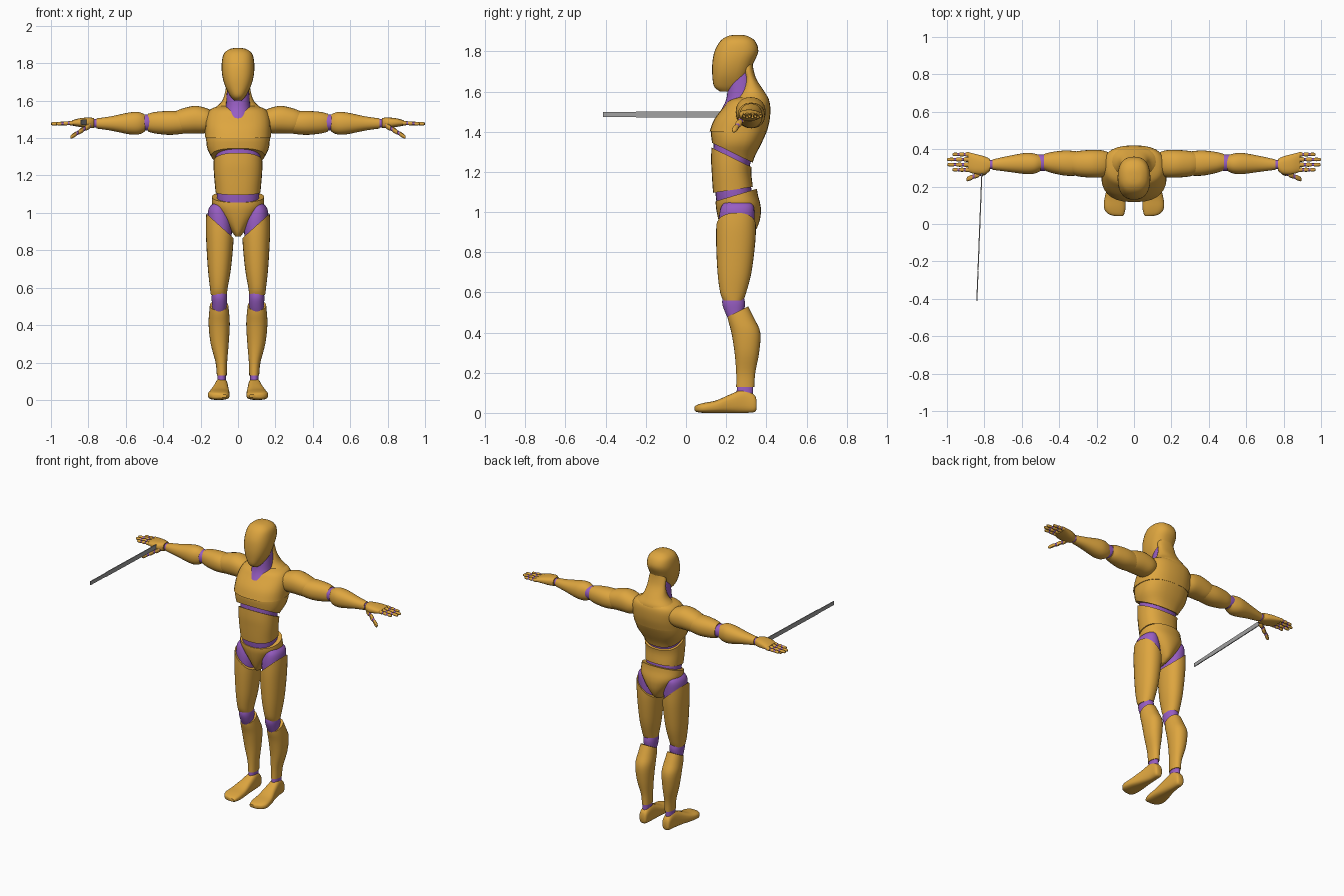
import bpy, bmesh, math
from mathutils import Matrix, Vector

cube = bpy.data.objects.get("Cube")
if cube:
    bpy.data.objects.remove(cube, do_unlink=True)


def make_material(name, color):
    mat = bpy.data.materials.new(name)
    mat.use_nodes = True
    mat.diffuse_color = color
    shader = mat.node_tree.nodes["Principled BSDF"]
    shader.inputs["Base Color"].default_value = color
    shader.inputs["Roughness"].default_value = 0.6
    return mat


gold = make_material("golden ochre", (0.73, 0.38, 0.05, 1))
purple = make_material("joint purple", (0.31, 0.11, 0.54, 1))
grey = make_material("steel grey", (0.36, 0.36, 0.36, 1))


def finish(name, bm, mat, smooth=True):
    bmesh.ops.recalc_face_normals(bm, faces=bm.faces)
    mesh = bpy.data.meshes.new(name)
    bm.to_mesh(mesh)
    bm.free()
    mesh.materials.append(mat)
    obj = bpy.data.objects.new(name, mesh)
    bpy.context.collection.objects.link(obj)
    if smooth:
        mesh.shade_smooth()
        mesh.set_sharp_from_angle(angle=math.radians(42))
    return obj


def spline(rows, steps=4):
    """Catmull-Rom interpolation between the section rows."""
    rows = [Vector(r) for r in rows]
    padded = [rows[0]] + rows + [rows[-1]]
    result = []
    for a, b, c, d in zip(padded, padded[1:], padded[2:], padded[3:]):
        for i in range(steps):
            t = i / steps
            result.append(b + (c - a) * (t / 2)
                          + (a * 2 - b * 5 + c * 4 - d) * (t * t / 2)
                          + (b * 3 - a - c * 3 + d) * (t ** 3 / 2))
    return result + [rows[-1]]


def loft(name, mat, axis, rows, power=2.2, cuts=(), side=1, sides=28):
    """Skin rounded sections (position, low, high, low, high) along an axis.
    Rows of four hold a half width instead of the first low and high."""
    rows = [(r[0], -r[1], r[1], r[2], r[3]) if len(r) == 4 else r for r in rows]
    order = {"x": (0, 1, 2), "y": (1, 0, 2), "z": (2, 0, 1)}[axis]
    bm = bmesh.new()
    rings = []
    for t, a0, a1, b0, b1 in spline(rows):
        ring = []
        for k in range(sides):
            angle = math.tau * k / sides
            c, s = math.cos(angle), math.sin(angle)
            u = math.copysign(abs(c) ** (2 / power), c)
            v = math.copysign(abs(s) ** (2 / power), s)
            p = [0, 0, 0]
            for i, value in zip(order, (t, (a0 + a1 + (a1 - a0) * u) / 2,
                                        (b0 + b1 + (b1 - b0) * v) / 2)):
                p[i] = value
            ring.append(bm.verts.new(p))
        rings.append(ring)
    for low, high in zip(rings, rings[1:]):
        for k in range(sides):
            n = (k + 1) % sides
            bm.faces.new((low[k], low[n], high[n], high[k]))
    bm.faces.new(rings[0])
    bm.faces.new(rings[-1])
    for point, normal in cuts:
        bmesh.ops.bisect_plane(bm, geom=bm.verts[:] + bm.edges[:] + bm.faces[:],
                               plane_co=point, plane_no=normal, clear_outer=True)
        bmesh.ops.holes_fill(bm, edges=[e for e in bm.edges if e.is_boundary])
    if side < 0:
        bmesh.ops.scale(bm, vec=(-1, 1, 1), verts=bm.verts)
    return finish(name, bm, mat)


# Head and neck
loft("head", gold, "z", [
    (1.6, .02, .17, .25), (1.625, .042, .14, .29), (1.68, .07, .131, .31),
    (1.74, .085, .131, .335), (1.8, .087, .142, .36), (1.85, .076, .17, .345),
    (1.875, .046, .205, .31), (1.882, .012, .24, .28)], power=2.4)
loft("neck", purple, "z", [
    (1.5, .08, .17, .35), (1.56, .066, .2, .345), (1.64, .06, .21, .34),
    (1.73, .055, .22, .32)])
loft("nape", gold, "z", [
    (1.52, .17, .24, .415), (1.56, .125, .25, .413), (1.6, .084, .27, .39),
    (1.66, .066, .29, .352), (1.71, .062, .28, .336), (1.76, .05, .27, .33)])

# Torso, with slanted edges that reveal the purple core
loft("rib_cage", gold, "z", [
    (1.2, .1, .15, .32), (1.27, .126, .137, .34), (1.34, .163, .13, .375),
    (1.41, .17, .126, .405), (1.46, .16, .16, .41)], power=2.5,
    cuts=[((0, .13, 1.345), (0, -.49, -1))])
loft("upper_chest", gold, "z", [
    (1.4, .175, .117, .403), (1.46, .175, .14, .417), (1.52, .168, .185, .42),
    (1.555, .145, .215, .412), (1.572, .1, .26, .39)], power=2.5)
loft("torso_core", purple, "z", [
    (1.0, .1, .16, .33), (1.08, .113, .148, .33), (1.2, .115, .14, .315),
    (1.28, .12, .135, .328), (1.37, .12, .14, .33)], power=2.3)
loft("abdomen", gold, "z", [
    (1.05, .115, .14, .33), (1.12, .121, .133, .333), (1.2, .128, .128, .325),
    (1.27, .131, .125, .335), (1.37, .13, .13, .34)], power=2.4,
    cuts=[((0, .13, 1.32), (0, .49, 1)), ((0, .13, 1.095), (0, .15, -1))])
loft("pelvis", gold, "z", [
    (.875, .015, .2, .3), (.9, .034, .183, .34), (.95, .073, .165, .365),
    (1.0, .113, .153, .373), (1.04, .138, .148, .37), (1.09, .139, .15, .357),
    (1.15, .135, .15, .35)], cuts=[((0, .15, 1.055), (0, -.3, 1))])


def build_leg(s, label):
    def part(name, *args, **options):
        loft(label + "_" + name, *args, side=s, **options)

    part("hip_joint", purple, "z", [
        (.85, .035, .16, .165, .335), (.95, .033, .163, .163, .34),
        (1.01, .05, .16, .17, .34), (1.04, .06, .145, .185, .33),
        (1.06, .08, .115, .21, .3)])
    part("thigh", gold, "z", [
        (.56, .06, .145, .185, .285), (.6, .055, .15, .17, .3),
        (.7, .038, .161, .157, .326), (.85, .024, .17, .15, .345),
        (.95, .024, .172, .152, .348), (1.05, .04, .165, .16, .345)],
        cuts=[((.04, .25, .88), (-.9, 0, 1))])
    part("knee", purple, "z", [
        (.45, .07, .135, .22, .28), (.5, .061, .138, .195, .288),
        (.55, .058, .141, .18, .294), (.6, .065, .135, .19, .28)])
    part("shin", gold, "z", [
        (.13, .06, .113, .25, .34), (.2, .058, .12, .25, .345),
        (.3, .05, .146, .242, .364), (.4, .044, .157, .226, .37),
        (.47, .048, .154, .208, .34), (.55, .058, .146, .2, .3)],
        cuts=[((.1, .2, .475), (0, -.5, 1))])
    part("ankle", purple, "z", [
        (.08, .064, .112, .25, .335), (.15, .064, .109, .256, .334)])
    part("foot", gold, "y", [
        (.352, .07, .105, .02, .06), (.34, .06, .115, .004, .09),
        (.29, .055, .12, 0, .117), (.22, .05, .135, 0, .092),
        (.15, .045, .155, 0, .062), (.09, .045, .161, 0, .05),
        (.055, .052, .14, .004, .04), (.042, .06, .1, .012, .03)], power=2.8)


def build_arm(s, label):
    def part(name, mat, rows, **options):
        loft(label + "_" + name, mat, "x", rows, side=s, **options)

    part("shoulder", gold, [
        (.13, .27, .38, 1.45, 1.54), (.17, .25, .394, 1.427, 1.56),
        (.23, .248, .396, 1.425, 1.572), (.3, .255, .39, 1.425, 1.557),
        (.34, .27, .38, 1.44, 1.54)])
    part("upper_arm", gold, [
        (.28, .26, .385, 1.425, 1.54), (.36, .258, .393, 1.417, 1.545),
        (.44, .273, .385, 1.424, 1.54), (.48, .287, .374, 1.434, 1.53)])
    part("elbow", purple, [
        (.45, .29, .37, 1.45, 1.52), (.49, .283, .372, 1.44, 1.526),
        (.53, .29, .37, 1.45, 1.52)])
    part("forearm", gold, [
        (.497, .285, .366, 1.435, 1.525), (.53, .27, .376, 1.42, 1.539),
        (.58, .267, .38, 1.42, 1.537), (.68, .28, .362, 1.44, 1.516),
        (.757, .29, .345, 1.451, 1.505)])
    part("wrist", purple, [
        (.74, .294, .342, 1.455, 1.502), (.8, .294, .342, 1.458, 1.502)])
    part("palm", gold, [
        (.77, .284, .348, 1.453, 1.507), (.8, .265, .362, 1.453, 1.51),
        (.85, .267, .375, 1.46, 1.505), (.888, .28, .384, 1.467, 1.494)],
        power=2.6)

    # Thumb and fingers: a purple core with gold segments over it
    def digit(name, start, end, radius, segments):
        a, b = Vector(start), Vector(end)

        def section(t, r):
            x, y, z = a.lerp(b, t)
            return (x, y - r, y + r, z - r, z + r)

        part(name + "_core", purple, [section(0, radius * .75),
             section(.92, radius * .6)], sides=10)
        for i in range(segments):
            t0, t1 = (i + .1) / segments, (i + .9) / segments
            if i == segments - 1:
                t1 = 1
            r = radius * (1 - .12 * i)
            part(name + "_segment", gold, [section(t0, r * .8),
                 section(t0 * .75 + t1 * .25, r), section(t0 * .2 + t1 * .8, r * .9),
                 section(t1, r * .55)], sides=10)

    digit("thumb", (.785, .285, 1.472), (.895, .238, 1.405), .018, 3)
    tips = {"index": (.29, .97), "middle": (.317, .998),
            "ring": (.345, 1), "little": (.372, .97)}
    for name, (y, tip) in tips.items():
        digit(name + "_finger", (.875, y, 1.481), (tip, y, 1.476), .0125, 3)


for s, label in ((1, "left"), (-1, "right")):
    build_leg(s, label)
    build_arm(s, label)

# Thin flat rod held at the right hand, in a thick and a thin length
turn = Matrix.Rotation(-.039, 4, "Z")
for name, near, far, height in (("rod_base", .285, -.25, .03),
                                ("rod_tip", -.25, -.412, .025)):
    bm = bmesh.new()
    bmesh.ops.create_cube(bm, size=1)
    bmesh.ops.scale(bm, vec=(.006, near - far, height), verts=bm.verts)
    middle = (near + far) / 2
    spot = Vector((-.813 - (.285 - middle) * .039, middle, 1.485))
    bmesh.ops.transform(bm, matrix=Matrix.Translation(spot) @ turn, verts=bm.verts)
    finish(name, bm, grey, smooth=False)
